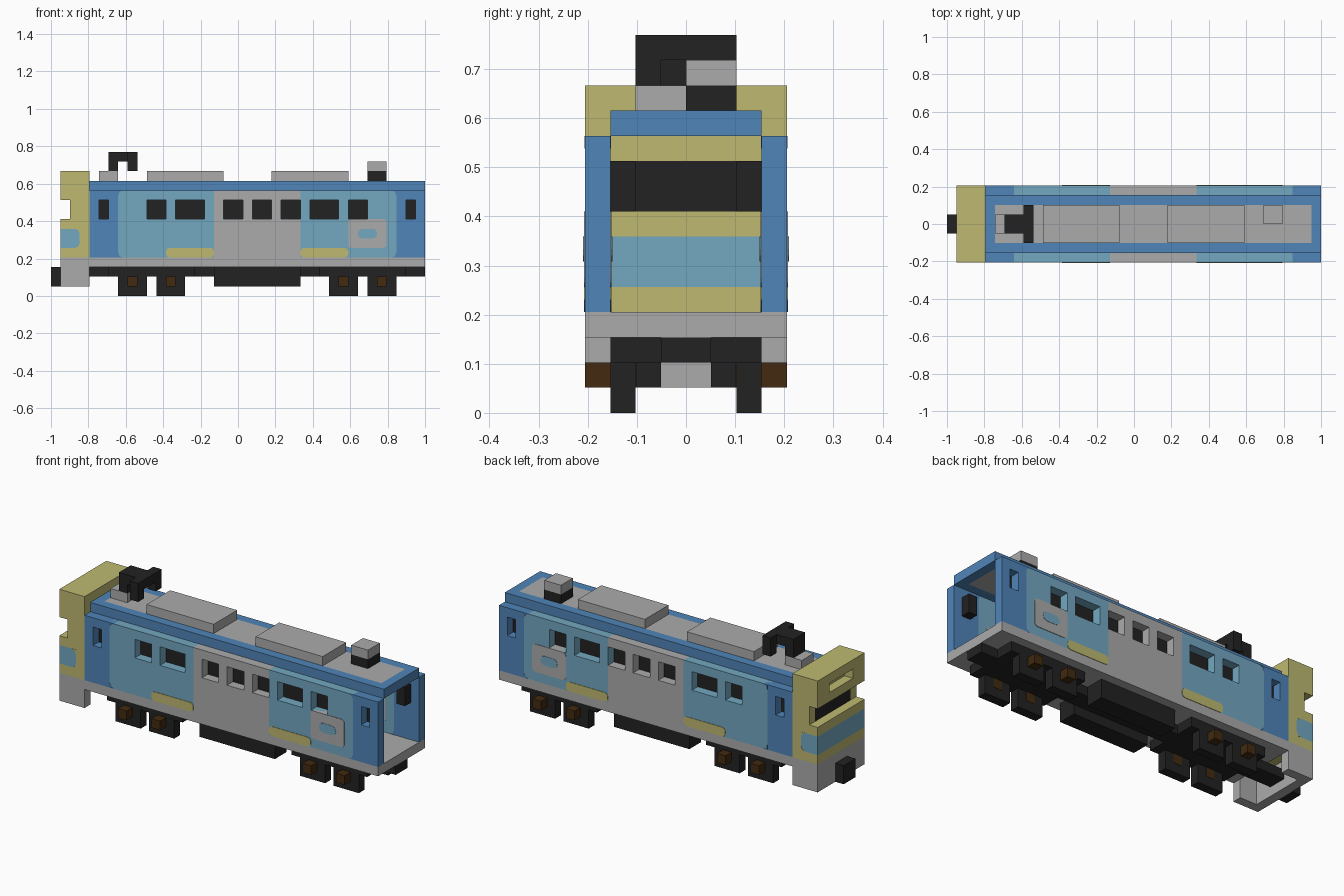
import bpy
import bmesh
import math

U = 2 / 39  # one block of the model

cube = bpy.data.objects.get("Cube")
if cube:
    bpy.data.objects.remove(cube, do_unlink=True)


def linear(c):
    c /= 255
    return c / 12.92 if c <= 0.04045 else ((c + 0.055) / 1.055) ** 2.4


def material(name, rgb):
    m = bpy.data.materials.new(name)
    m.use_nodes = True
    col = [linear(c) for c in rgb] + [1]
    m.diffuse_color = col
    bsdf = next(n for n in m.node_tree.nodes if n.type == 'BSDF_PRINCIPLED')
    bsdf.inputs["Base Color"].default_value = col
    bsdf.inputs["Roughness"].default_value = 0.9
    return m


MATS = [material("body blue", (80, 133, 184)), material("pale teal", (115, 167, 192)),
        material("grey", (170, 171, 170)), material("olive yellow", (190, 185, 113)),
        material("black", (34, 34, 34)), material("dark brown", (66, 42, 16))]
BLUE, TEAL, GREY, OLIVE, BLACK, BROWN = range(6)


def place(x, y, z):
    return (-1 + x * U, y * U, z * U)


def finish(name, bm, mats):
    bmesh.ops.recalc_face_normals(bm, faces=bm.faces)
    me = bpy.data.meshes.new(name)
    bm.to_mesh(me)
    bm.free()
    for m in mats:
        me.materials.append(m)
    ob = bpy.data.objects.new(name, me)
    bpy.context.scene.collection.objects.link(ob)
    return ob


def box(name, xs, ys, zs, mat):
    """Plain box between block coordinates."""
    bm = bmesh.new()
    bmesh.ops.create_cube(bm, size=1)
    for v in bm.verts:
        v.co = place(*(r[0] if c < 0 else r[1] for r, c in zip((xs, ys, zs), v.co)))
    return finish(name, bm, [MATS[mat]])


def blocks(name, xs, ys, zs, rule):
    """Shell around the blocks for which rule(i, j, k) gives a colour."""
    cells = {(i, j, k): rule(i, j, k) for i in range(*xs) for j in range(*ys) for k in range(*zs)}
    cells = {c: m for c, m in cells.items() if m is not None}
    bm = bmesh.new()
    verts = {}

    def vert(p):
        if p not in verts:
            verts[p] = bm.verts.new(place(*p))
        return verts[p]

    for c, m in cells.items():
        for axis in range(3):
            for side in (0, 1):
                n = list(c)
                n[axis] += 2 * side - 1
                if tuple(n) in cells:
                    continue
                quad = []
                for a, b in ((0, 0), (1, 0), (1, 1), (0, 1)):
                    p = list(c)
                    p[axis] += side
                    p[(axis + 1) % 3] += a
                    p[(axis + 2) % 3] += b
                    quad.append(vert(tuple(p)))
                bm.faces.new(quad if side else quad[::-1]).material_index = m
    return finish(name, bm, MATS)


def inlay(name, pts, ys, mat):
    """Painted detail: an x-z outline running through a wall."""
    bm = bmesh.new()
    a = [bm.verts.new(place(x, ys[0], z)) for x, z in pts]
    b = [bm.verts.new(place(x, ys[1], z)) for x, z in pts]
    bm.faces.new(a)
    bm.faces.new(b[::-1])
    for i in range(len(pts)):
        j = (i + 1) % len(pts)
        bm.faces.new((a[i], b[i], b[j], a[j]))
    return finish(name, bm, [MATS[mat]])


def rounded(x0, x1, z0, z1, r):
    pts = []
    corners = ((x1 - r, z1 - r), (x0 + r, z1 - r), (x0 + r, z0 + r), (x1 - r, z0 + r))
    for q, (cx, cz) in enumerate(corners):
        for s in range(4):
            t = math.pi / 2 * (q + s / 3)
            pts.append((cx + r * math.cos(t), cz + r * math.sin(t)))
    return pts


# Side walls with window openings
WINDOWS = [(5, 6), (10, 12), (13, 16), (18, 20), (21, 23), (24, 26), (27, 30), (31, 33), (37, 38)]


def wall_rule(i, j, k):
    if k in (8, 9) and any(a <= i < b for a, b in WINDOWS):
        return None
    if 17 <= i < 26:
        return GREY
    return TEAL if 7 <= i < 36 else BLUE


for side, s in (("right", -1), ("left", 1)):
    def span(a, b):
        return tuple(sorted((s * a, s * b)))

    blocks(side + "_wall", (4, 39), span(3, 4), (4, 11), wall_rule)
    for n, (a, b) in enumerate(WINDOWS):
        box(f"{side}_window_pane_{n + 1}", (a, b), span(2, 3), (8, 10), BLACK)
    # Painted patches
    thick, thicker = span(2.95, 4.05), span(2.92, 4.08)
    inlay(side + "_stripe_rear", rounded(12, 17, 4, 5, 0.4), thick, OLIVE)
    inlay(side + "_stripe_fore", rounded(26, 31, 4, 5, 0.4), thick, OLIVE)
    inlay(side + "_grey_patch", rounded(31, 35, 5, 8, 0.35), thick, GREY)
    inlay(side + "_teal_oval", rounded(32, 34, 6, 7, 0.48), thicker, TEAL)
    for x, d in ((7, 0.5), (36, -0.5)):
        for z, e in ((4, 0.5), (11, -0.5)):
            inlay(side + "_teal_corner", [(x, z), (x + d, z), (x + d * .3, z + e * .3), (x, z + e)],
                  span(2.98, 4.02), BLUE)
    # Wheels with hubs
    for n, x in enumerate((7, 11, 29, 33)):
        box(f"{side}_wheel_{n + 1}", (x, x + 3), span(2, 3), (0, 3), BLACK)
        box(f"{side}_hub_{n + 1}", (x + 1, x + 2), span(1.97, 4), (1, 2), BROWN)
    # Underfloor tank and hanging horn of the current collector
    box(side + "_tank", (17, 26), span(1, 3), (1, 3), BLACK)
    box(side + "_collector_horn", (8, 9), span(1, 2), (13, 14.02), BLACK)

# Floor and underframe
box("floor", (4, 39), (-4, 4), (3, 4), GREY)
box("centre_beam", (2, 39), (-1, 1), (2, 3), BLACK)
box("rear_bogie_frame", (6, 15), (-3, 3), (2, 3), BLACK)
box("fore_bogie_frame", (28, 37), (-3, 3), (2, 3), BLACK)
box("coupler", (0, 1.02), (-1, 1), (1, 3), BLACK)

# Roof with a grey walkway
blocks("roof", (4, 39), (-3, 3), (11, 12),
       lambda i, j, k: GREY if 5 <= i < 38 and -2 <= j < 2 else BLUE)
box("rear_roof_unit", (10, 18), (-2, 2), (12, 13), GREY)
box("fore_roof_unit", (23, 31), (-2, 2), (12, 13), GREY)
box("vent_base", (33, 35), (0, 2), (12, 13), BLACK)
box("vent_cap", (33, 35), (0, 2), (13, 14), GREY)

# Current collector
box("collector_base", (5, 7), (-1, 1), (12, 13), GREY)
box("collector_post", (6, 7), (-1, 1), (13, 14.02), BLACK)
box("collector_arm", (6, 8.02), (-1, 1), (14, 15), BLACK)
box("collector_bar", (8, 9), (-2, 2), (14, 15), BLACK)


# Cab end with recessed window, top slot and open inside
def cab_rule(i, j, k):
    inner = -3 <= j < 3
    if i == 1 and (k in (8, 9) or (k == 11 and -2 <= j < 2)):
        return None
    if inner and ((i >= 2 and k < 4) or (i == 3 and k < 11)):
        return None
    if k < 4:
        return GREY
    if i == 2 and inner and k in (8, 9):
        return BLACK
    return TEAL if k in (5, 6) and i < 3 else OLIVE


blocks("cab", (1, 4), (-4, 4), (1, 13), cab_rule)

# Rounded ends of the cab stripe
for s in (-1, 1):
    ys = tuple(sorted((s * 3.5, s * 4.02)))
    for z, e in ((5, 0.5), (7, -0.5)):
        inlay("cab_stripe_corner", [(3, z), (2.5, z), (2.85, z + e * .3), (3, z + e)], ys, OLIVE)
